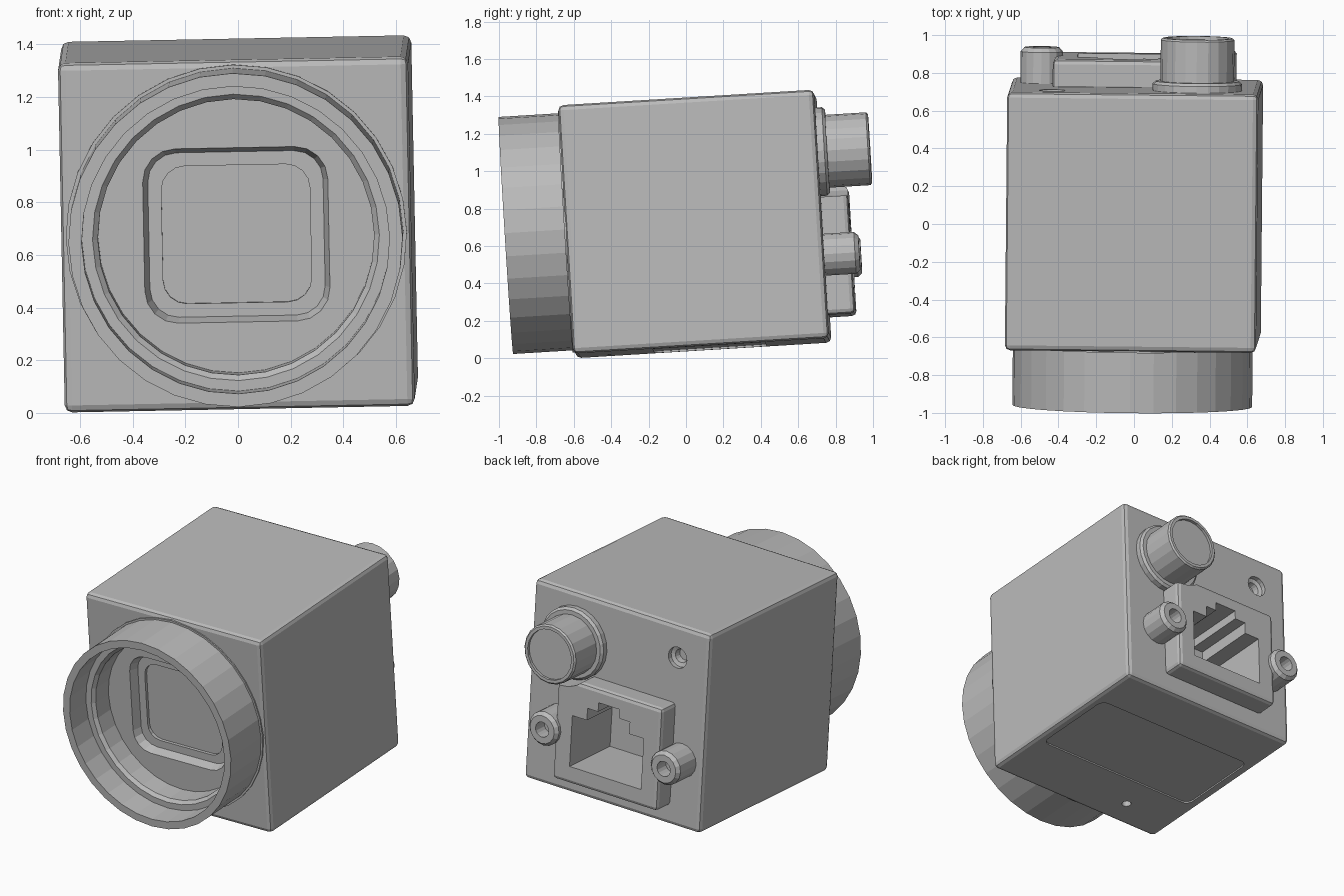
import bpy, bmesh
from math import sin, cos, pi, radians
from mathutils import Matrix, Vector, Euler

cube = bpy.data.objects.get("Cube")
if cube:
    bpy.data.objects.remove(cube, do_unlink=True)

grey = bpy.data.materials.new("plain grey")
grey.use_nodes = True
colour = (0.5, 0.5, 0.5, 1)
grey.diffuse_color = colour
grey.node_tree.nodes["Principled BSDF"].inputs["Base Color"].default_value = colour

# The whole camera sits slightly tilted
TILT = Matrix.Translation((0, 0.047, 0.718)) @ Euler(
    (radians(3.5), radians(-1.1), radians(-0.6))).to_matrix().to_4x4()
W, L = 0.665, 0.685   # half width and half length of the body


def finish(name, bm):
    bmesh.ops.recalc_face_normals(bm, faces=bm.faces)
    mesh = bpy.data.meshes.new(name)
    bm.to_mesh(mesh)
    bm.free()
    mesh.transform(TILT)
    mesh.materials.append(grey)
    obj = bpy.data.objects.new(name, mesh)
    bpy.context.collection.objects.link(obj)
    return obj


def loft(name, rings, bevel=0, segments=2):
    """Solid through matching closed rings of points."""
    bm = bmesh.new()
    loops = [[bm.verts.new(p) for p in ring] for ring in rings]
    n = len(loops[0])
    for a, b in zip(loops, loops[1:]):
        for i in range(n):
            j = (i + 1) % n
            bm.faces.new((a[i], a[j], b[j], b[i]))
    bm.faces.new(loops[0])
    bm.faces.new(loops[-1])
    if bevel:
        bmesh.ops.bevel(bm, geom=bm.edges[:], offset=bevel, segments=segments,
                        profile=0.5, affect='EDGES')
    return finish(name, bm)


def box(name, x, y, z, bevel=0):
    return loft(name, [[(x[0], v, z[0]), (x[1], v, z[0]),
                        (x[1], v, z[1]), (x[0], v, z[1])] for v in y], bevel)


def lathe(name, profile, centre=(0, 0), sides=32, closed=False):
    """Turn (radius, y) points about an axis along y."""
    def circle(r, y):
        return [(centre[0] + r * sin(2 * pi * i / sides), y,
                 centre[1] + r * cos(2 * pi * i / sides)) for i in range(sides)]
    if not closed:
        return loft(name, [circle(r, y) for r, y in profile])
    bm = bmesh.new()
    loops = [[bm.verts.new(p) for p in circle(r, y)] for r, y in profile]
    for a, b in zip(loops, loops[1:] + loops[:1]):
        for i in range(sides):
            j = (i + 1) % sides
            bm.faces.new((a[i], a[j], b[j], b[i]))
    return finish(name, bm)


def rounded(hx, hz, r, steps=4):
    """Rounded rectangle outline."""
    pts = []
    for k, (sx, sz) in enumerate(((1, 1), (-1, 1), (-1, -1), (1, -1))):
        for i in range(steps + 1):
            a = (k + i / steps) * pi / 2
            pts.append((sx * (hx - r) + r * cos(a), sz * (hz - r) + r * sin(a)))
    return pts


def cut(obj, *cutters):
    for cutter in cutters:
        mod = obj.modifiers.new("cut", 'BOOLEAN')
        mod.operation, mod.solver, mod.object = 'DIFFERENCE', 'EXACT', cutter
        bpy.context.view_layer.objects.active = obj
        bpy.ops.object.modifier_apply(modifier=mod.name)


helpers = []


def helper(obj):
    obj.hide_render = True
    helpers.append(obj)
    return obj


# Body with bevelled edges
body = box("body", (-W, W), (-L, L), (-W, W), 0.028)

# Sensor window: tapered recess and a shallower pane inside it
window = helper(loft("window_cutter", [
    [(x, y, z) for x, z in rounded(hx, hz, r)]
    for hx, hz, r, y in ((0.358, 0.338, 0.13, -L - 0.02), (0.333, 0.313, 0.11, -L + 0.06))]))
pane = helper(loft("pane_cutter", [
    [(x, y, z) for x, z in rounded(0.282, 0.262, 0.09)] for y in (-L, -L + 0.08)]))

# Stepped network socket opening
steps = ((0.27, -0.08), (0.16, 0.0), (0.08, 0.06))
right = [(0.27, -0.42)]
for half, top in steps:
    right += [(half, right[-1][1])] * (half < 0.27) + [(half, top)]
outline = right + [(-x, z) for x, z in reversed(right)]
socket = helper(loft("socket_cutter", [
    [(x - 0.04, y, z) for x, z in outline] for y in (0.40, 0.95)]))

# Indicator recess on the back, label recess and small threaded hole underneath
indicator = helper(lathe("indicator_cutter", [(0.04, L - 0.08), (0.045, L - 0.04), (0.07, L - 0.03), (0.07, L + 0.03)],
                         (-0.43, 0.45), 16))
label = helper(loft("label_cutter", [
    [(x, y + 0.04, z) for x, y in rounded(0.6, 0.3, 0.05)] for z in (-W - 0.03, -W + 0.01)]))
thread = helper(loft("thread_cutter", [
    [(-0.28 + 0.03 * cos(i * pi / 6), -0.49 + 0.03 * sin(i * pi / 6), z) for i in range(12)]
    for z in (-W - 0.03, -W + 0.12)]))
cut(body, window, pane, socket, indicator, label, thread)

# Lens mount barrel with stepped inside
lathe("lens_mount", [(0.635, -L + 0.01), (0.635, -1.012), (0.585, -1.012), (0.585, -0.84),
                     (0.545, -0.84), (0.525, -0.82), (0.525, -L + 0.01)], closed=True)
lathe("mount_collar", [(0.648, -L + 0.01), (0.648, -L - 0.008), (0.60, -L - 0.008),
                       (0.60, -L + 0.01)], closed=True)

# Round power connector
power = (0.335, 0.338)
lathe("power_flange", [(0.237, L - 0.01), (0.237, L + 0.035), (0.222, L + 0.05)], power, 24)
lathe("power_connector", [(0.195, L), (0.195, 0.953), (0.185, 0.963), (0.165, 0.963),
                          (0.165, 0.945)], power, 20)

# Network socket housing, notched around the power connector
housing = box("network_socket", (-0.435, 0.355), (L - 0.02, 0.83), (-0.535, 0.15), 0.025)
notch = helper(lathe("notch_cutter", [(0.245, L - 0.1), (0.245, 1.0)], power, 24))
cut(housing, socket, notch)

# Locking screws with drilled ends on both sides of the socket
for name, x in (("right_lock_screw", -0.50), ("left_lock_screw", 0.42)):
    lathe(name, [(0.112, L - 0.01), (0.112, 0.85), (0.092, 0.873), (0.05, 0.873), (0.05, 0.78)],
          (x, -0.215), 16)

for obj in helpers:
    bpy.data.objects.remove(obj, do_unlink=True)
